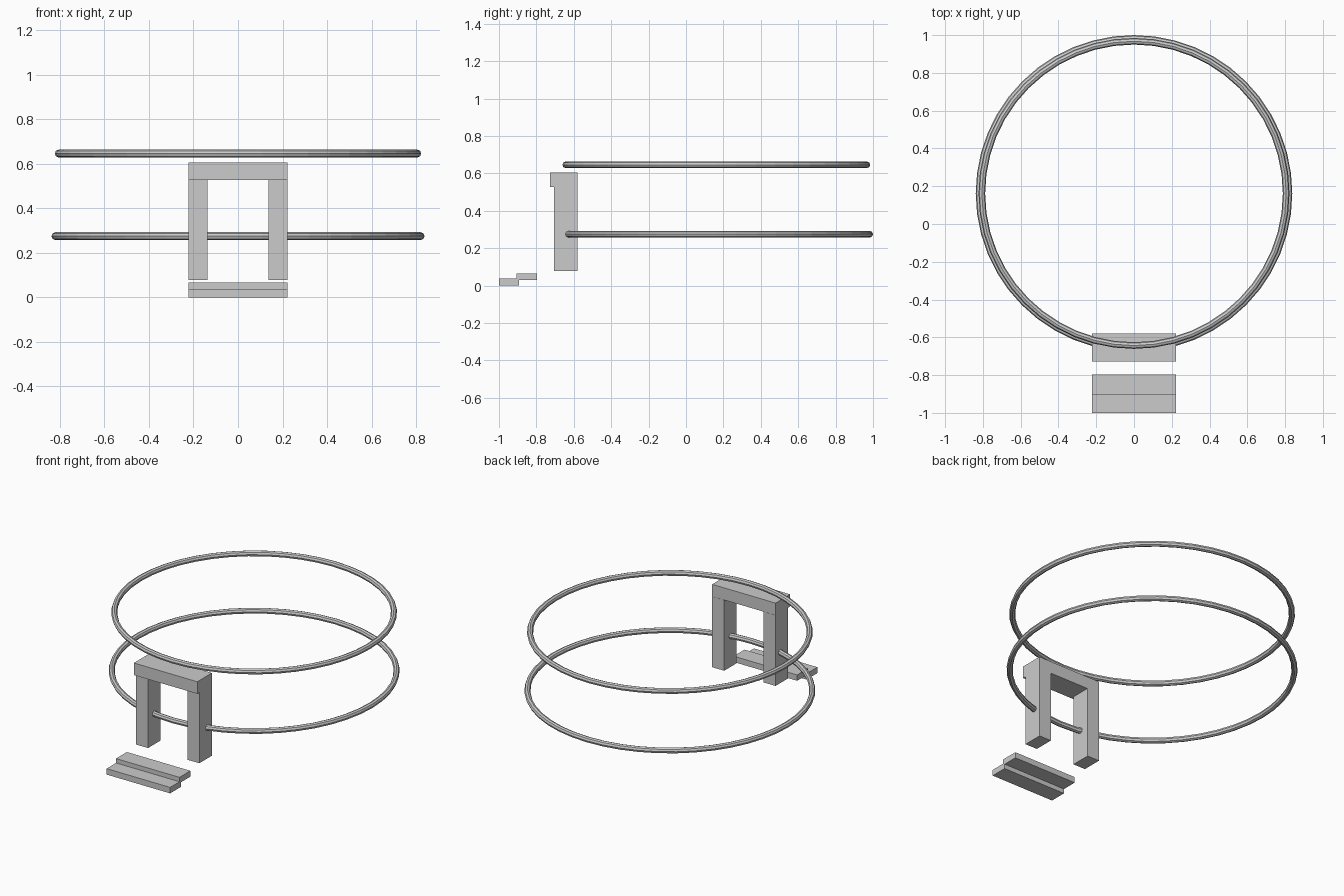
import bpy

if "Cube" in bpy.data.objects:
    bpy.data.objects.remove(bpy.data.objects["Cube"])

RING_Y = 0.162


def box(name, x, y, z):
    """Box from (min, max) ranges on each axis."""
    c = [(a + b) / 2 for a, b in (x, y, z)]
    s = [b - a for a, b in (x, y, z)]
    bpy.ops.mesh.primitive_cube_add(size=1, location=c)
    ob = bpy.context.object
    ob.name = name
    ob.scale = s
    bpy.ops.object.transform_apply(location=False, rotation=False, scale=True)
    return ob


def ring(name, outer, z, tube=0.0175):
    bpy.ops.mesh.primitive_torus_add(
        location=(0, RING_Y, z), major_radius=outer - tube, minor_radius=tube,
        major_segments=48, minor_segments=8)
    bpy.context.object.name = name


# Round trim bands
ring("lower_ring", 0.838, 0.275)
ring("upper_ring", 0.823, 0.646)

# Door frame: two posts and an overhanging lintel
for side, label in ((-1, "left"), (1, "right")):
    xs = sorted((side * 0.138, side * 0.223))
    box(f"door_post_{label}", xs, (-0.706, -0.58), (0.079, 0.528))
box("door_lintel", (-0.223, 0.223), (-0.727, -0.581), (0.528, 0.605))

# Two overlapping entrance steps
box("lower_step", (-0.223, 0.223), (-1.0, -0.893), (0.0, 0.038))
box("upper_step", (-0.223, 0.223), (-0.906, -0.797), (0.029, 0.066))
